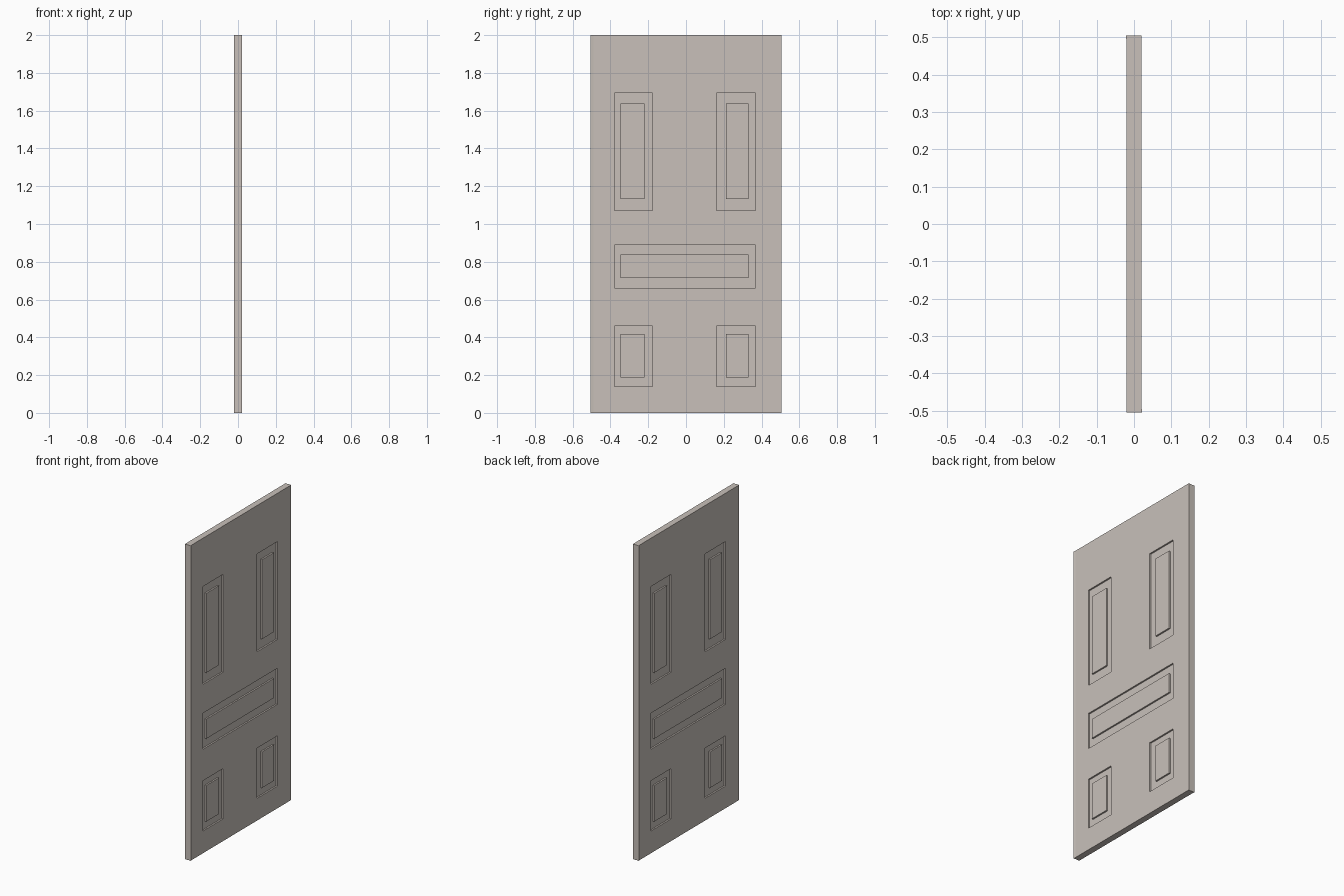
import bpy, bmesh
from math import pi
from mathutils import Matrix

default = bpy.data.objects.get("Cube")
if default:
    bpy.data.objects.remove(default, do_unlink=True)

HEIGHT, HALF_W, FACE, LIP, DEPTH = 2.0, 0.505, 0.02, 0.022, 0.01

paint = bpy.data.materials.new("warm_grey_paint")
paint.use_nodes = True
colour = (0.58, 0.53, 0.49, 1)
paint.diffuse_color = colour
paint.node_tree.nodes["Principled BSDF"].inputs["Base Color"].default_value = colour


def finish(name, bm):
    bmesh.ops.recalc_face_normals(bm, faces=bm.faces[:])
    mesh = bpy.data.meshes.new(name)
    bm.to_mesh(mesh)
    bm.free()
    mesh.materials.append(paint)
    obj = bpy.data.objects.new(name, mesh)
    bpy.context.collection.objects.link(obj)
    return obj


# Door slab: a plan outline with a faint lip on opposite edges, raised to height
half = [(FACE, HALF_W), (-LIP, HALF_W), (-FACE, HALF_W - 0.015)]
outline = half + [(-x, -y) for x, y in half]
bm = bmesh.new()
base = bm.faces.new([bm.verts.new((x, y, 0)) for x, y in outline])
top = bmesh.ops.extrude_face_region(bm, geom=[base])["geom"]
bmesh.ops.translate(bm, vec=(0, 0, HEIGHT),
                    verts=[v for v in top if isinstance(v, bmesh.types.BMVert)])
door = finish("door_slab", bm)


def ring(bm, outer, inner):
    """Rectangular frame solid sunk into the +x face; boxes are y0, y1, z0, z1."""
    def loop(box, x):
        y0, y1, z0, z1 = box
        return [bm.verts.new((x, y, z))
                for y, z in ((y0, z0), (y1, z0), (y1, z1), (y0, z1))]
    deep, high = FACE - DEPTH, FACE + DEPTH
    loops = [loop(outer, deep), loop(outer, high), loop(inner, high), loop(inner, deep)]
    for a, b in zip(loops, loops[1:] + loops[:1]):
        for i in range(4):
            j = (i + 1) % 4
            bm.faces.new((a[i], a[j], b[j], b[i]))


# Panel columns and rows, each as outer span and raised inner span
left = ((-0.378, -0.178), (-0.347, -0.220))
right = ((0.161, 0.367), (0.212, 0.331))
wide = ((-0.378, 0.367), (-0.347, 0.331))
tall = ((1.072, 1.693), (1.133, 1.637))
middle = ((0.660, 0.889), (0.714, 0.838))
low = ((0.141, 0.460), (0.188, 0.417))

bm = bmesh.new()
for col, row in ((left, tall), (right, tall), (wide, middle), (left, low), (right, low)):
    ring(bm, col[0] + row[0], col[1] + row[1])

# The same grooves turned half round for the other side
copy = bmesh.ops.duplicate(bm, geom=bm.verts[:] + bm.edges[:] + bm.faces[:])["geom"]
bmesh.ops.rotate(bm, cent=(0, 0, 0), matrix=Matrix.Rotation(pi, 3, 'Z'),
                 verts=[v for v in copy if isinstance(v, bmesh.types.BMVert)])
cutter = finish("groove_cutter", bm)
cutter.hide_render = True

# Cut the grooves, then drop the cutter
cut = door.modifiers.new("panel_grooves", 'BOOLEAN')
cut.operation, cut.solver, cut.object = 'DIFFERENCE', 'EXACT', cutter
bpy.context.view_layer.objects.active = door
bpy.ops.object.modifier_apply(modifier=cut.name)
bpy.data.objects.remove(cutter, do_unlink=True)
